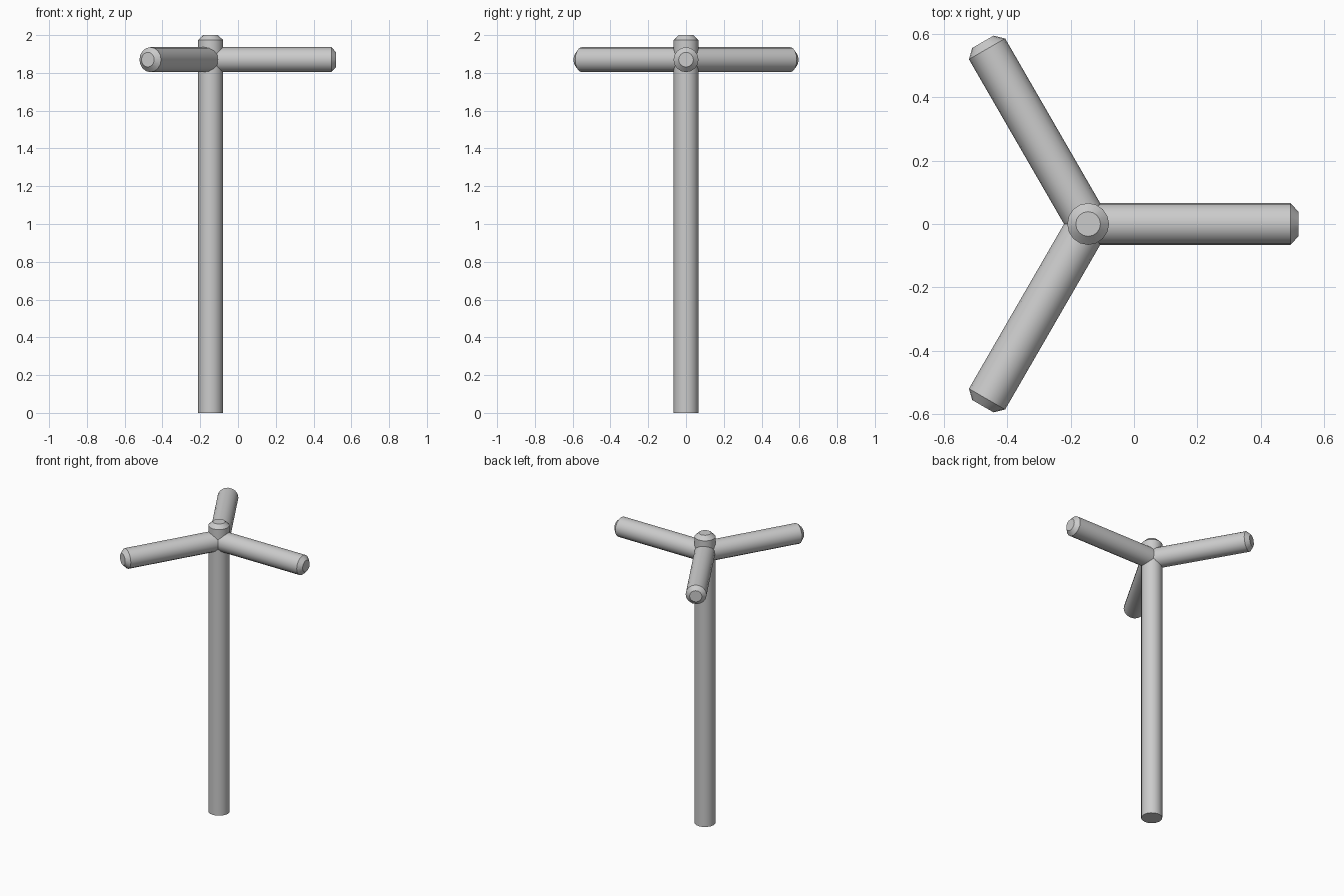
import bpy, bmesh, math
from mathutils import Matrix

if "Cube" in bpy.data.objects:
    bpy.data.objects.remove(bpy.data.objects["Cube"])

SIDES = 16
R = 0.066          # pole radius
R_TIP = 0.039      # radius of the flat at a chamfered end
CHAMFER = 0.026
AXIS_X = -0.145    # post position
ARM_Z = 1.87


def chamfered_rod(name, length, matrix):
    """Rod along local z from 0 to length, chamfered at the far end."""
    bm = bmesh.new()
    rings = []
    for r, z in ((R, 0), (R, length - CHAMFER), (R_TIP, length)):
        rings.append([bm.verts.new((r * math.cos(2 * math.pi * i / SIDES),
                                    r * math.sin(2 * math.pi * i / SIDES), z))
                      for i in range(SIDES)])
    for low, high in zip(rings, rings[1:]):
        for i in range(SIDES):
            j = (i + 1) % SIDES
            bm.faces.new((low[i], low[j], high[j], high[i]))
    bm.faces.new(rings[0][::-1])
    bm.faces.new(rings[-1])
    bm.transform(matrix)
    mesh = bpy.data.meshes.new(name)
    bm.to_mesh(mesh)
    bm.free()
    obj = bpy.data.objects.new(name, mesh)
    bpy.context.collection.objects.link(obj)
    bpy.ops.object.select_all(action='DESELECT')
    obj.select_set(True)
    bpy.context.view_layer.objects.active = obj
    bpy.ops.object.shade_smooth_by_angle(angle=math.radians(30))
    return obj


# Upright post
chamfered_rod("post", 2.0, Matrix.Translation((AXIS_X, 0, 0)))

# Three level arms, evenly spread around the post
for k in range(3):
    chamfered_rod(f"arm_{k + 1}", 0.665,
                  Matrix.Translation((AXIS_X, 0, ARM_Z))
                  @ Matrix.Rotation(math.radians(120 * k), 4, 'Z')
                  @ Matrix.Rotation(math.radians(90), 4, 'Y'))
